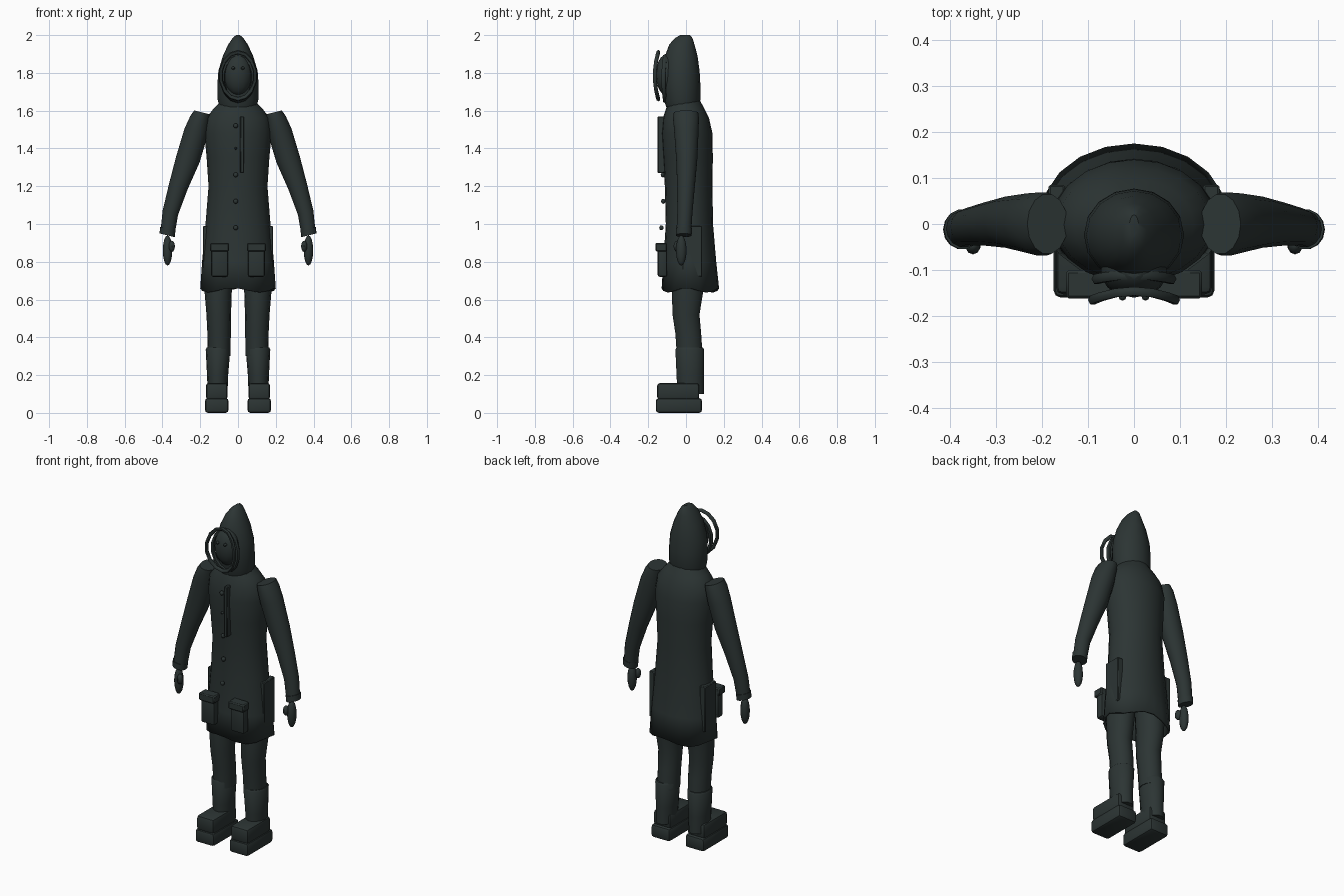
import bpy, bmesh, math
from mathutils import Vector

if "Cube" in bpy.data.objects:
    bpy.data.objects.remove(bpy.data.objects["Cube"])

cloth = bpy.data.materials.new("dark green grey")
cloth.diffuse_color = (0.025, 0.035, 0.034, 1)
cloth.use_nodes = True
cloth.node_tree.nodes["Principled BSDF"].inputs["Base Color"].default_value = cloth.diffuse_color


def finish(name, bm, angle=40):
    bmesh.ops.recalc_face_normals(bm, faces=bm.faces[:])
    me = bpy.data.meshes.new(name)
    bm.to_mesh(me)
    bm.free()
    ob = bpy.data.objects.new(name, me)
    bpy.context.collection.objects.link(ob)
    me.materials.append(cloth)
    bpy.ops.object.select_all(action='DESELECT')
    ob.select_set(True)
    bpy.context.view_layer.objects.active = ob
    bpy.ops.object.shade_smooth_by_angle(angle=math.radians(angle))
    return ob


def loft(name, rings, n=16, bottom=True, wave=0.0, tilt=0.0):
    """Rings are (z, centre x, centre y, radius x, radius y); tilt leans the rings in x."""
    bm = bmesh.new()
    loops = []
    for k, (z, cx, cy, rx, ry) in enumerate(rings):
        loop = []
        for i in range(n):
            a = 2 * math.pi * i / n
            dz = wave * math.cos(4 * a + 0.6) if k == 0 else 0
            x = rx * math.cos(a)
            loop.append(bm.verts.new((cx + x, cy + ry * math.sin(a), z + dz + tilt * x)))
        loops.append(loop)
    for a, b in zip(loops, loops[1:]):
        for i in range(n):
            j = (i + 1) % n
            bm.faces.new((a[i], a[j], b[j], b[i]))
    bm.faces.new(loops[-1])
    if bottom:
        bm.faces.new(loops[0][::-1])
    return finish(name, bm)


def ball(name, loc, r, seg=14, rings=10):
    bm = bmesh.new()
    bmesh.ops.create_uvsphere(bm, u_segments=seg, v_segments=rings, radius=1)
    for v in bm.verts:
        v.co = Vector(loc) + Vector([c * s for c, s in zip(v.co, r)])
    return finish(name, bm)


def box(name, x, y, z, bevel=0.012, segs=2):
    bm = bmesh.new()
    bmesh.ops.create_cube(bm, size=1)
    for v in bm.verts:
        v.co = [(lo + hi) / 2 + c * (hi - lo) for c, (lo, hi) in zip(v.co, (x, y, z))]
    bmesh.ops.bevel(bm, geom=bm.edges[:], offset=bevel, segments=segs,
                    profile=0.5, affect='EDGES')
    return finish(name, bm)


def ring_tube(name, points, r, n=6):
    """Closed tube through the given loop of points facing the front."""
    bm = bmesh.new()
    pts = [Vector(p) for p in points]
    mid = sum(pts, Vector()) / len(pts)
    loops = []
    for p in pts:
        out = p - mid
        out.y = 0
        out.normalize()
        loops.append([bm.verts.new(p + out * r * math.cos(t) + Vector((0, r * math.sin(t), 0)))
                      for t in (2 * math.pi * i / n for i in range(n))])
    for k, a in enumerate(loops):
        b = loops[(k + 1) % len(loops)]
        for i in range(n):
            j = (i + 1) % n
            bm.faces.new((a[i], a[j], b[j], b[i]))
    return finish(name, bm, 60)


# Coat, hollow below the hem
coat = loft("coat", [
    (0.65, 0, 0.023, 0.20, 0.152), (0.80, 0, 0.02, 0.19, 0.14),
    (1.00, 0, 0.018, 0.172, 0.125), (1.20, 0, 0.014, 0.156, 0.126),
    (1.35, 0, 0.01, 0.166, 0.132), (1.48, 0, 0.005, 0.178, 0.135),
    (1.56, 0, 0.0, 0.168, 0.122), (1.61, 0, -0.004, 0.13, 0.102),
    (1.66, 0, -0.01, 0.08, 0.08)], n=20, bottom=False, wave=0.012)
shell = coat.modifiers.new("thickness", 'SOLIDIFY')
shell.thickness = 0.01
shell.offset = -1

# Hood
loft("hood", [
    (1.62, 0, -0.02, 0.098, 0.085), (1.66, 0, -0.02, 0.108, 0.097),
    (1.74, 0, -0.024, 0.109, 0.1), (1.81, 0, -0.025, 0.104, 0.097),
    (1.89, 0, -0.025, 0.08, 0.086), (1.95, 0, -0.022, 0.052, 0.067),
    (1.985, 0, -0.012, 0.028, 0.046), (2.0, 0, -0.005, 0.01, 0.025)], n=16)

# Face with eyes, and the hood opening around it
ball("face", (0, -0.1, 1.79), (0.074, 0.06, 0.11))
for s in (-1, 1):
    ball("eye", (s * 0.025, -0.156, 1.825), (0.009, 0.011, 0.009), 8, 6)


def rim(w, h, zc, y0, bow):
    pts = []
    for i in range(14):
        a = 2 * math.pi * i / 14 + math.pi / 2
        c, s = math.cos(a), math.sin(a)
        pts.append((w * c, y0 - bow * (1 - s * s), zc + h * s))
    return pts


ring_tube("hood_rim", rim(0.092, 0.125, 1.785, -0.146, 0.02), 0.011)
ring_tube("inner_rim", rim(0.083, 0.118, 1.77, -0.11, 0.01), 0.012)

# Buttons and front placket
for z, y, r in ((1.52, -0.135, 0.013), (1.40, -0.13, 0.007), (1.26, -0.122, 0.013),
                (1.12, -0.12, 0.013), (0.98, -0.13, 0.013)):
    ball("button", (-0.012, y, z), (r, 0.012, r), 10, 6)
box("placket", (0.011, 0.032), (-0.15, -0.11), (1.27, 1.57), 0.004, 1)

for s in (-1, 1):
    def mx(a, b):
        return tuple(sorted((s * a, s * b)))

    # Sleeve, cuff and hand
    loft("sleeve", [
        (0.945, s * 0.374, -0.012, 0.037, 0.04), (1.06, s * 0.358, -0.006, 0.041, 0.041),
        (1.20, s * 0.315, 0.0, 0.05, 0.048), (1.34, s * 0.266, 0.004, 0.062, 0.057),
        (1.49, s * 0.221, 0.002, 0.062, 0.066), (1.56, s * 0.2, 0.0, 0.052, 0.07),
        (1.59, s * 0.188, 0.0, 0.044, 0.066)], n=14, tilt=s * 0.25)
    loft("cuff", [
        (0.94, s * 0.375, -0.012, 0.04, 0.043), (0.975, s * 0.372, -0.011, 0.041, 0.044)],
        n=14, tilt=s * 0.25)
    ball("hand", (s * 0.373, -0.025, 0.86), (0.025, 0.028, 0.08), 12, 8)
    ball("thumb", (s * 0.35, -0.046, 0.882), (0.017, 0.02, 0.03), 10, 6)

    # Pocket with flap, and side slit panel
    box("pocket", mx(0.053, 0.142), (-0.15, -0.1), (0.72, 0.89))
    box("pocket_flap", mx(0.047, 0.148), (-0.162, -0.1), (0.855, 0.9), 0.006, 1)
    box("side_panel", mx(0.15, 0.186), (-0.02, 0.085), (0.72, 0.99), 0.004, 1)

    # Trouser leg
    loft("leg", [
        (0.30, s * 0.1, 0.02, 0.06, 0.07), (0.42, s * 0.1, 0.012, 0.062, 0.07),
        (0.52, s * 0.102, 0.0, 0.065, 0.073), (0.64, s * 0.105, 0.008, 0.072, 0.085),
        (0.78, s * 0.098, 0.015, 0.078, 0.088)], n=14)

    # Boot shaft, sole and upper
    loft("boot_shaft", [
        (0.10, s * 0.108, 0.025, 0.052, 0.072), (0.20, s * 0.108, 0.022, 0.056, 0.074),
        (0.335, s * 0.106, 0.02, 0.065, 0.078), (0.345, s * 0.106, 0.02, 0.06, 0.072)], n=14)
    box("boot_sole", mx(0.05, 0.175), (-0.16, 0.085), (0.0, 0.078), 0.016)
    box("boot_upper", mx(0.055, 0.17), (-0.153, 0.07), (0.07, 0.158), 0.016)
